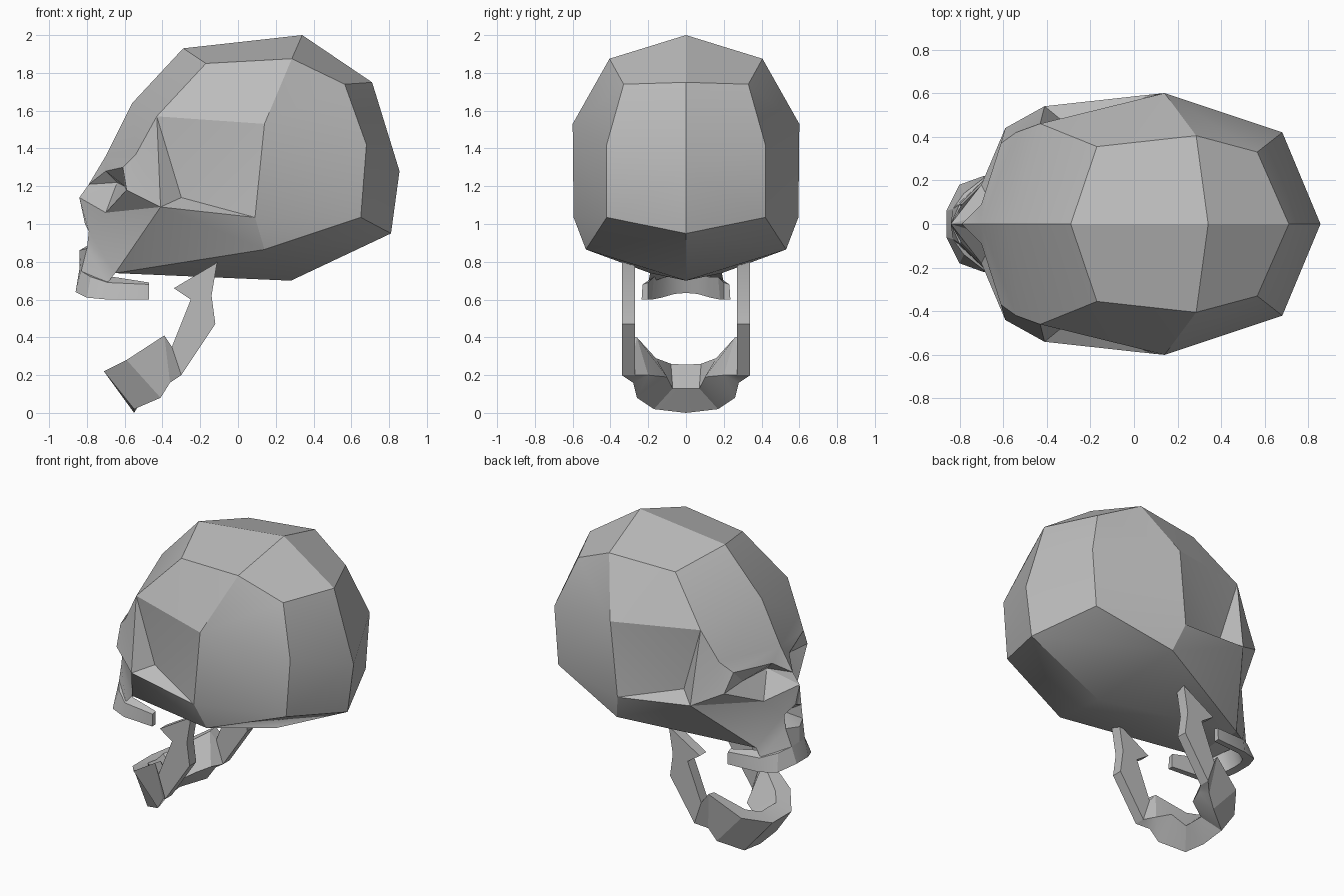
import bpy, bmesh, math
from mathutils import Vector

if bpy.data.objects.get("Cube"):
    bpy.data.objects.remove(bpy.data.objects["Cube"])

bone = bpy.data.materials.new("bone_grey")
bone.use_nodes = True
grey = (.5, .5, .5, 1)
bone.diffuse_color = grey
bone.node_tree.nodes["Principled BSDF"].inputs["Base Color"].default_value = grey


def mirrored_part(name, points, faces):
    """Build one half from named points, mirror it across y and weld the seam."""
    bm = bmesh.new()
    verts = {key: bm.verts.new(Vector(co)) for key, co in points.items()}
    for face in faces:
        bm.faces.new([verts[key] for key in face])
    bmesh.ops.mirror(bm, geom=bm.verts[:] + bm.edges[:] + bm.faces[:],
                     axis='Y', merge_dist=.001)
    bmesh.ops.remove_doubles(bm, verts=bm.verts[:], dist=.001)
    bmesh.ops.recalc_face_normals(bm, faces=bm.faces[:])
    mesh = bpy.data.meshes.new(name)
    bm.to_mesh(mesh)
    bm.free()
    mesh.materials.append(bone)
    obj = bpy.data.objects.new(name, mesh)
    bpy.context.collection.objects.link(obj)
    bpy.ops.object.select_all(action='DESELECT')
    obj.select_set(True)
    bpy.context.view_layer.objects.active = obj
    bpy.ops.object.shade_smooth_by_angle(angle=math.radians(25))


def swept_bar(name, sections):
    """Join four-sided sections from the centre line to a capped end."""
    points, faces = {}, []
    for i, section in enumerate(sections):
        for k, co in enumerate(section):
            points[i, k] = co
            if i:
                n = (k + 1) % 4
                faces.append([(i - 1, k), (i - 1, n), (i, n), (i, k)])
    last = len(sections) - 1
    faces.append([(last, k) for k in range(4)])
    mirrored_part(name, points, faces)


# Braincase: centre-line ridge, then the ring beside it, then the sides
cranium = dict(
    forehead_low=(-.70, 0, 1.36), forehead=(-.56, 0, 1.64),
    crown_front=(-.29, 0, 1.93), crown_back=(.34, 0, 2),
    back_top=(.71, 0, 1.75), back_mid=(.855, 0, 1.28),
    back_low=(.81, 0, .95), base_back=(.28, 0, .70), base_front=(-.65, 0, .75),
    ring_front=(-.17, .355, 1.85), ring_top=(.285, .405, 1.875),
    ring_back=(.565, .33, 1.74), ring_mid=(.68, .42, 1.42),
    ring_low=(.65, .42, 1.035),
    side_top=(.14, .6, 1.53), side_low=(.09, .595, 1.035),
    side_base=(.14, .53, .865), temple=(-.43, .46, 1.57),
    temple_hollow=(-.30, .45, 1.14), temple_edge=(-.54, .42, 1.37),
)
cranium_faces = [
    "crown_front crown_back ring_top ring_front",
    "crown_back back_top ring_back ring_top",
    "back_top back_mid ring_mid ring_back",
    "back_mid back_low ring_low ring_mid",
    "back_low base_back side_base ring_low",
    "base_back base_front jaw_corner side_base",
    "ring_front ring_top side_top",
    "ring_front side_top temple",
    "ring_top ring_back side_top",
    "ring_back ring_mid side_top",
    "side_top ring_mid ring_low side_low",
    "side_low ring_low side_base",
    "temple side_top temple_hollow",
    "side_top side_low temple_hollow",
    "temple temple_hollow cheek",
    "temple_hollow side_low cheek",
    "cheek side_low side_base",
    "cheek side_base jaw_corner",
    "forehead crown_front ring_front temple",
    "forehead temple temple_edge forehead_low",
]

# Face: brow, eye hollow, cheek, nose opening and upper jaw
face = dict(
    glabella=(-.79, 0, 1.21), nose_root=(-.84, 0, 1.14),
    brow_inner=(-.70, .09, 1.28), brow_outer=(-.61, .37, 1.30),
    eye_outer=(-.59, .44, 1.18), eye_lower=(-.70, .18, 1.06),
    hollow_in=(-.64, .06, 1.22), hollow_out=(-.60, .26, 1.20),
    cheek=(-.41, .54, 1.09), jaw_corner=(-.65, .19, .74),
    nose_top=(-.81, 0, 1), nose_side=(-.79, .09, .96),
    nose_low=(-.80, .09, .87), nose_base=(-.84, 0, .86),
    nose_deep=(-.72, 0, .93),
    gum_centre=(-.84, 0, .76), gum_front=(-.83, .07, .75),
    gum_side=(-.69, .2, .69),
)
face_faces = [
    "forehead_low temple_edge brow_outer",
    "forehead_low brow_outer brow_inner",
    "forehead_low brow_inner glabella",
    "temple cheek temple_edge",
    "temple_edge cheek eye_outer brow_outer",
    "brow_inner brow_outer hollow_out hollow_in",
    "brow_outer eye_outer hollow_out",
    "eye_outer eye_lower hollow_out",
    "eye_lower hollow_in hollow_out",
    "eye_lower nose_root hollow_in",
    "nose_root glabella hollow_in",
    "glabella brow_inner hollow_in",
    "eye_outer cheek eye_lower",
    "eye_lower cheek jaw_corner",
    "nose_root eye_lower nose_side nose_top",
    "eye_lower jaw_corner nose_side",
    "nose_side jaw_corner nose_low",
    "nose_top nose_side nose_deep",
    "nose_side nose_low nose_deep",
    "nose_low nose_base nose_deep",
    "nose_base nose_low gum_front gum_centre",
    "nose_low jaw_corner gum_side gum_front",
    "gum_centre gum_front gum_side jaw_corner base_front",
]
mirrored_part("skull", {**cranium, **face},
              [row.split() for row in cranium_faces + face_faces])

# Upper tooth row: outer top, outer bottom, inner bottom, inner top
swept_bar("upper_teeth", [
    [(-.84, 0, .76), (-.86, 0, .64), (-.80, 0, .635), (-.76, 0, .74)],
    [(-.83, .07, .75), (-.86, .06, .64), (-.79, .06, .63), (-.75, .06, .74)],
    [(-.78, .14, .72), (-.80, .18, .61), (-.75, .13, .61), (-.72, .12, .72)],
    [(-.69, .21, .69), (-.69, .22, .60), (-.68, .18, .60), (-.66, .17, .72)],
    [(-.47, .23, .68), (-.47, .235, .60), (-.47, .2, .60), (-.47, .2, .69)],
])

# Lower jaw from chin to hinge
jaw = [
    [(-.71, 0, .22), (-.55, 0, 0), (-.47, 0, .13), (-.60, 0, .255)],
    [(-.71, .10, .22), (-.55, .17, .02), (-.47, .07, .13), (-.61, .08, .26)],
    [(-.59, .26, .28), (-.41, .26, .08), (-.38, .10, .19), (-.55, .16, .29)],
    [(-.39, .32, .41), (-.36, .28, .16), (-.34, .20, .20), (-.39, .26, .40)],
]


def ramus(front, back):
    """Upright jaw section with a constant sideways thickness."""
    return [(front[0], .34, front[1]), (back[0], .34, back[1]),
            (back[0], .27, back[1]), (front[0], .27, front[1])]


jaw += [ramus((-.35, .35), (-.30, .20)), ramus((-.25, .60), (-.12, .47)),
        ramus((-.34, .66), (-.14, .62)), ramus((-.12, .79), (-.11, .80))]
swept_bar("lower_jaw", jaw)
